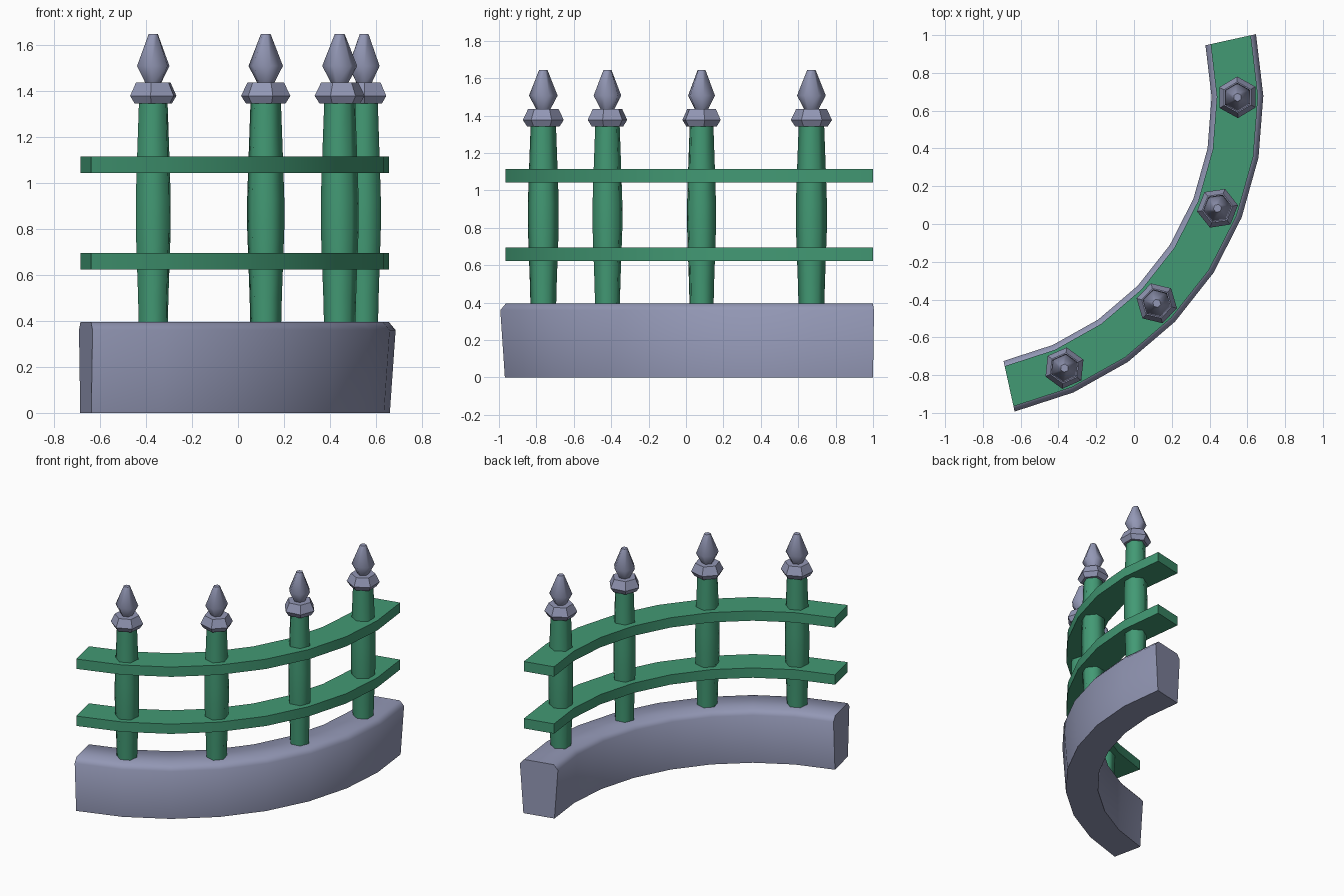
import bpy, bmesh, math
from math import cos, sin, radians

if "Cube" in bpy.data.objects:
    bpy.data.objects.remove(bpy.data.objects["Cube"])

CX, CY, R = -0.992, 0.645, 1.54      # centre and radius of the fence arc
START, STEP, SEGS = 12.4, 11.25, 8   # end angle, degrees per segment


def material(name, rgb):
    m = bpy.data.materials.new(name)
    m.diffuse_color = (*rgb, 1)
    m.use_nodes = True
    m.node_tree.nodes["Principled BSDF"].inputs["Base Color"].default_value = m.diffuse_color
    return m


GREEN = material("green paint", (0.055, 0.32, 0.175))
STONE = material("blue grey stone", (0.29, 0.31, 0.46))


def finish(name, rings, mat, angle):
    """Skin a list of closed rings, cap both ends and make an object."""
    bm = bmesh.new()
    vs = [[bm.verts.new(p) for p in ring] for ring in rings]
    n = len(vs[0])
    for a, b in zip(vs, vs[1:]):
        for i in range(n):
            j = (i + 1) % n
            bm.faces.new((a[i], a[j], b[j], b[i]))
    bm.faces.new(vs[0])
    bm.faces.new(vs[-1])
    bmesh.ops.recalc_face_normals(bm, faces=bm.faces)
    me = bpy.data.meshes.new(name)
    bm.to_mesh(me)
    bm.free()
    me.materials.append(mat)
    ob = bpy.data.objects.new(name, me)
    bpy.context.collection.objects.link(ob)
    bpy.ops.object.select_all(action='DESELECT')
    ob.select_set(True)
    bpy.context.view_layer.objects.active = ob
    bpy.ops.object.shade_smooth_by_angle(angle=radians(angle))


def sweep(name, section, mat, angle):
    """Sweep a (radial offset, z) section along the arc."""
    rings = []
    for i in range(SEGS + 1):
        t = radians(START - STEP * i)
        rings.append([(CX + (R + w) * cos(t), CY + (R + w) * sin(t), z) for w, z in section])
    finish(name, rings, mat, angle)


def turned(name, deg, profile, mat, angle):
    """Six-sided turned part from (radius, z), a corner facing along the arc."""
    t = radians(deg)
    x, y = CX + R * cos(t), CY + R * sin(t)
    angs = [t + radians(90 + 60 * k) for k in range(6)]
    finish(name, [[(x + r * cos(a), y + r * sin(a), z) for a in angs] for r, z in profile], mat, angle)


# curved stone plinth with chamfered top
half = [(0.112, 0), (0.137, 0.36), (0.107, 0.395)]
sweep("plinth", half + [(-w, z) for w, z in reversed(half)], STONE, 55)

# two curved rails
for name, z in (("lower_rail", 0.623), ("upper_rail", 1.042)):
    sweep(name, [(0.109, z), (0.109, z + 0.072), (-0.109, z + 0.072), (-0.109, z)], GREEN, 30)

# posts with collar and spear finial
POST = [(0.069, 0.38), (0.072, 0.5), (0.079, 0.69), (0.083, 0.8), (0.083, 0.93), (0.078, 1.08), (0.068, 1.35)]
COLLAR = [(0.088, 1.343), (0.110, 1.377), (0.082, 1.435)]
SPEAR = [(0.036, 1.43), (0.077, 1.507), (0.022, 1.645)]
for i in range(4):
    deg = 0.95 - 22.35 * i
    turned(f"post_{i + 1}", deg, POST, GREEN, 65)
    turned(f"collar_{i + 1}", deg, COLLAR, STONE, 40)
    turned(f"spear_finial_{i + 1}", deg, SPEAR, STONE, 65)
